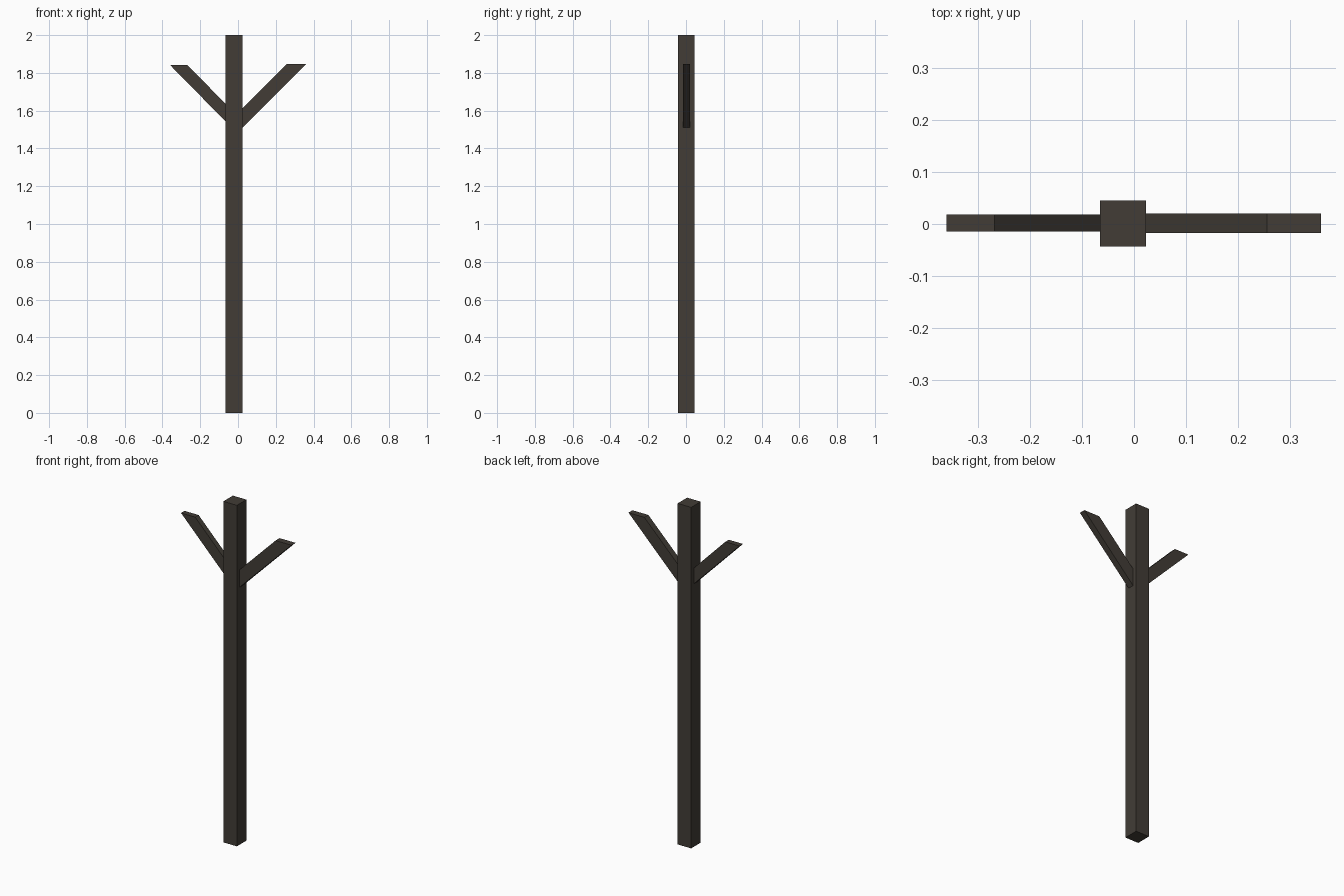
import bpy

if "Cube" in bpy.data.objects:
    bpy.data.objects.remove(bpy.data.objects["Cube"])

bark = bpy.data.materials.new("dark bark brown")
bark.diffuse_color = (0.054, 0.046, 0.037, 1)
bark.use_nodes = True
bark.node_tree.nodes["Principled BSDF"].inputs["Base Color"].default_value = bark.diffuse_color


def prism(name, profile, y0, y1):
    """Extrude an XZ profile (counter-clockwise seen from the front) from y0 to y1."""
    n = len(profile)
    verts = [(x, y, z) for y in (y0, y1) for x, z in profile]
    faces = [tuple(range(n)), tuple(reversed(range(n, 2 * n)))]
    faces += [(i, i + n, (i + 1) % n + n, (i + 1) % n) for i in range(n)]
    mesh = bpy.data.meshes.new(name)
    mesh.from_pydata(verts, [], faces)
    mesh.materials.append(bark)
    obj = bpy.data.objects.new(name, mesh)
    bpy.context.collection.objects.link(obj)
    return obj


# Square trunk
prism("trunk", [(-0.065, 0), (0.023, 0), (0.023, 2), (-0.065, 2)], -0.043, 0.045)

# Slanted branches with level tops, roots sunk slightly into the trunk
prism("right_branch",
      [(0.013, 1.50), (0.359, 1.846), (0.256, 1.846), (0.013, 1.603)], -0.017, 0.02)
prism("left_branch",
      [(-0.055, 1.532), (-0.055, 1.625), (-0.268, 1.842), (-0.36, 1.842)], -0.014, 0.018)
